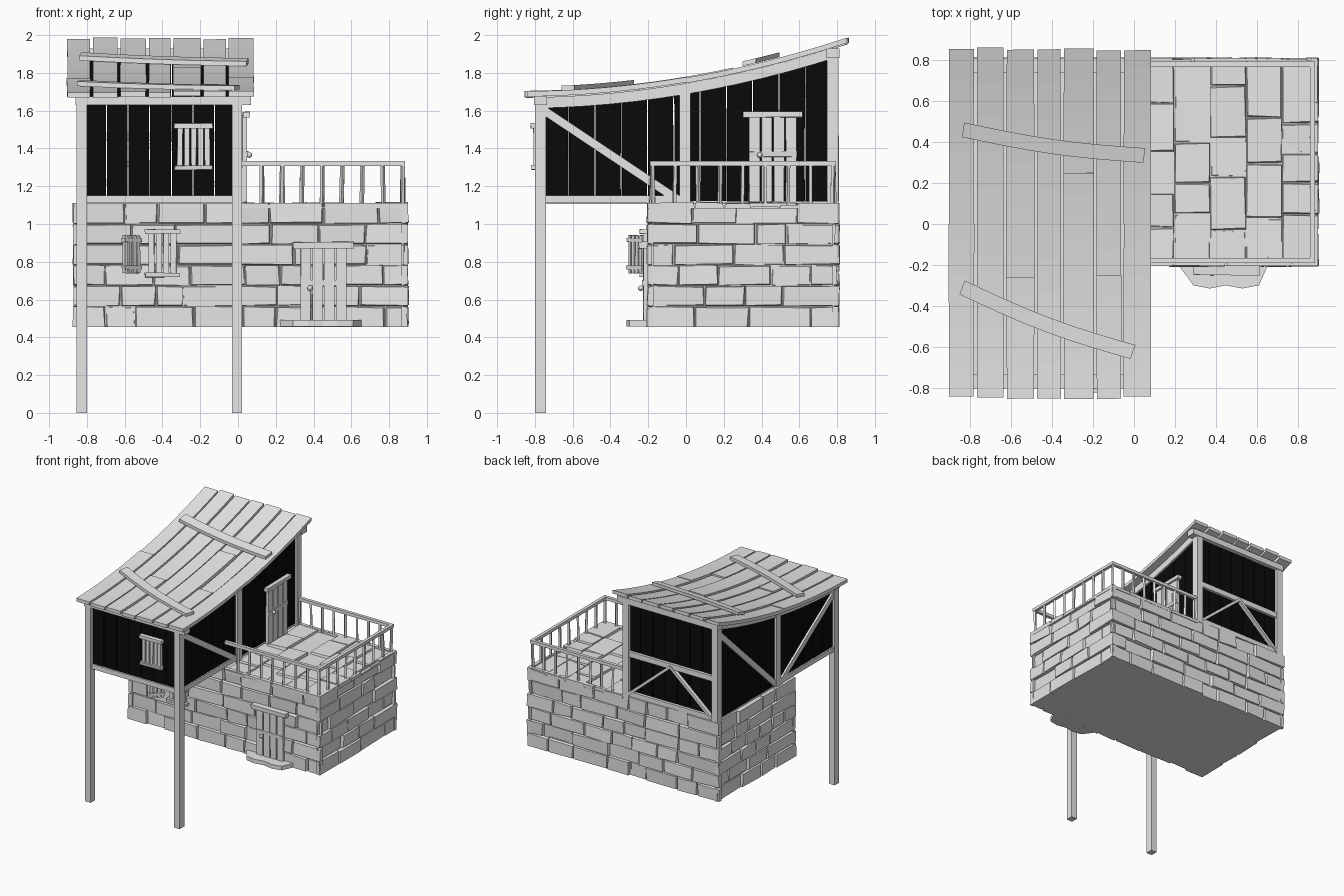
import bpy, bmesh, math, random
from mathutils import Vector, Matrix

random.seed(7)
if "Cube" in bpy.data.objects:
    bpy.data.objects.remove(bpy.data.objects["Cube"], do_unlink=True)


def material(name, value):
    m = bpy.data.materials.new(name)
    m.use_nodes = True
    colour = (value, value, value, 1)
    m.diffuse_color = colour
    m.node_tree.nodes["Principled BSDF"].inputs["Base Color"].default_value = colour
    return m


GREY = material("weathered grey", 0.8)
BLACK = material("tarred black", 0.003)


def wob(a):
    return random.uniform(-a, a)


def make(name, bm, mat=GREY):
    bmesh.ops.recalc_face_normals(bm, faces=bm.faces)
    mesh = bpy.data.meshes.new(name)
    bm.to_mesh(mesh)
    bm.free()
    mesh.materials.append(mat)
    obj = bpy.data.objects.new(name, mesh)
    bpy.context.collection.objects.link(obj)
    return obj


def box(bm, lo, hi, mat=Matrix(), jitter=0):
    """Axis-aligned box, optionally roughened, then placed by a matrix."""
    lo, hi = Vector(lo), Vector(hi)
    verts = bmesh.ops.create_cube(bm, size=1)["verts"]
    for v in verts:
        p = (lo + hi) / 2 + v.co * (hi - lo)
        v.co = mat @ (p + Vector((wob(jitter), wob(jitter), wob(jitter))))
    return verts


def beam(bm, a, b, w, d):
    """Straight timber from a to b, w across the wall and d deep."""
    a, b = Vector(a), Vector(b)
    rot = (b - a).to_track_quat("Z", "Y").to_matrix().to_4x4()
    box(bm, (-w / 2, -d / 2, 0), (w / 2, d / 2, (b - a).length), Matrix.Translation(a) @ rot)


def roof_z(y):
    return 1.775 + 0.169 * y + 0.095 * y * y


def sweep(bm, centre, half, top, thick, steps=12):
    """Bent board: centre(t) gives x, y and half(t) the half-width vector."""
    rings = []
    for i in range(steps + 1):
        t = i / steps
        c, h = centre(t), half(t)
        ring = []
        for s, drop in ((-1, 0), (1, 0), (1, thick), (-1, thick)):
            p = c + h * s
            ring.append(bm.verts.new((p.x, p.y, roof_z(p.y) + top - drop)))
        rings.append(ring)
    for r, q in zip(rings, rings[1:]):
        for k in range(4):
            bm.faces.new((r[k], r[(k + 1) % 4], q[(k + 1) % 4], q[k]))
    bm.faces.new(rings[0])
    bm.faces.new(rings[-1])


# Stone base: core block clad with uneven blocks on every wall
X0, X1, Y0, Y1, Z0, Z1 = -0.87, 0.9, -0.205, 0.81, 0.455, 1.11
bm = bmesh.new()
box(bm, (X0 + .025, Y0 + .025, Z0), (X1 - .025, Y1 - .025, Z1 - .02))
make("stone_core", bm)


def cladding(name, mat, width, height, rows, depth):
    """Blocks on a local plane: x along, z up, outward is -y."""
    bm = bmesh.new()
    step = height / rows
    for r in range(rows):
        x = 0
        while x < width:
            w = random.uniform(.14, .34)
            if width - x - w < .12:
                w = width - x
            out = random.choice((0, 0, .004, .008, .02))
            end = x + w
            first, last = x == 0, end >= width - .001
            verts = box(bm, (x, out, r * step), (end, depth + .004, (r + 1) * step))
            for v in verts:
                if v.co.y < depth:
                    left, low = v.co.x < x + w / 2, v.co.z < (r + .5) * step
                    if not (first and left) and not (last and not left):
                        v.co.x += (1 if left else -1) * random.uniform(.002, .012)
                    if not (low and r == 0) and not (not low and r == rows - 1):
                        v.co.z += (1 if low else -1) * random.uniform(.001, .01)
                    v.co.y += random.uniform(-.006, .006)
                v.co = mat @ v.co
            x = end
    make(name, bm)


H = Z1 - Z0
for name, corner, angle, width in (
        ("front_stones", (X0, Y0, Z0), 0, X1 - X0),
        ("left_stones", (X1, Y0, Z0), 90, Y1 - Y0),
        ("back_stones", (X1, Y1, Z0), 180, X1 - X0),
        ("right_stones", (X0, Y1, Z0), 270, Y1 - Y0)):
    place = Matrix.Translation(corner) @ Matrix.Rotation(math.radians(angle), 4, "Z")
    cladding(name, place, width, H, 6, .03)

# Terrace paving: the same cladding laid flat, courses running along y
flat = Matrix(((0, 0, 1, 0), (1, 0, 0, Y0), (0, -1, 0, Z1), (0, 0, 0, 1)))
cladding("terrace_paving", Matrix.Translation((.02, 0, 0)) @ flat, Y1 - Y0, X1 - .02, 5, .025)

# Posts
bm = bmesh.new()
PX, PY = (-.827, -.005), (-.77, -.005, .777)
for x in PX:
    for y in PY:
        box(bm, (x - .027, y - .03, 0 if y < -.5 else 1.1), (x + .027, y + .03, roof_z(y) - .04))
make("posts", bm)

# Cross beams, floor and curved eaves beams
bm = bmesh.new()
box(bm, (-.86, -.805, 1.63), (.07, -.735, 1.675))
box(bm, (-.86, .74, 1.88), (.07, .812, 1.93))
box(bm, (-.83, -.785, 1.112), (0, -.745, 1.152))
box(bm, (-.83, .76, 1.112), (0, .8, 1.152))
box(bm, (-.83, .76, 1.44), (0, .8, 1.485))
for x in PX:
    box(bm, (x - .018, -.77, 1.112), (x + .018, -.03, 1.152))
    sweep(bm, lambda t: Vector((x, -.8 + 1.6 * t, 0)), lambda t: Vector((.022, 0, 0)), -.03, .058)
make("frame_beams", bm)
bm = bmesh.new()
box(bm, (-.83, -.77, 1.105), (0, .78, 1.125))
make("house_floor", bm)

# Diagonal braces
bm = bmesh.new()
for x in PX:
    s = 1 if x > -.4 else -1
    beam(bm, (x + .012 * s, -.75, 1.6), (x + .012 * s, -.03, 1.12), .022, .045)
beam(bm, (PX[0] - .012, .755, 1.82), (PX[0] - .012, .02, 1.13), .022, .045)
for x in (-.8, -.03):
    beam(bm, (-.415, .787, 1.46), (x, .787, 1.13), .045, .022)
make("braces", bm)

# Black board walls with narrow gaps
bm = bmesh.new()
N = 7
for y, top in ((-.765, 1.64), (.77, 1.89)):
    for i in range(N):
        x = -.81 + .8 * i / N
        box(bm, (x + .003, y - .007, 1.13), (x + .8 / N - .003, y + .007, top), jitter=.0015)
N = 11
for x in PX:
    for i in range(N):
        y = -.76 + 1.53 * i / N
        e = y + 1.53 / N
        for v in box(bm, (x - .007, y + .003, 1.12), (x + .007, e - .003, 2), jitter=.0015):
            if v.co.z > 1.5:
                v.co.z = roof_z(v.co.y) - .06
make("wall_boards", bm, BLACK)

# Roof planks, some made of two lengths
bm = bmesh.new()
edges = (-.912, -.775, -.63, -.48, -.35, -.19, -.055, .088)
joints = (0, None, -.26, None, .25, -.25, 0)
for x0, x1, joint in zip(edges, edges[1:], joints):
    ya, yb = -.85 + wob(.008), .855 + wob(.008)
    cuts = [ya, yb] if joint is None else [ya, joint, yb]
    for k, (a, b) in enumerate(zip(cuts, cuts[1:])):
        w0, w1 = ((x1 - x0) / 2 - .004 - random.uniform(0, .005) for _ in range(2))
        sweep(bm, lambda t: Vector(((x0 + x1) / 2, a + (b - a) * t, 0)),
              lambda t: Vector((w0 + (w1 - w0) * t, wob(.001), 0)),
              wob(.005) - .006 * k, .028, 10)
make("roof_planks", bm)

# Two warped boards nailed across the roof
bm = bmesh.new()
for a, b, sag in (((-.835, .46), (.05, .335), -.02), ((-.84, -.31), (-.005, -.625), -.025)):
    a, b = Vector((*a, 0)), Vector((*b, 0))
    side = Vector((a.y - b.y, b.x - a.x, 0)).normalized() * .036
    sweep(bm, lambda t: a.lerp(b, t) + Vector((0, sag * math.sin(math.pi * t), 0)),
          lambda t: side, .027, .025, 8)
make("roof_patches", bm)

# Terrace railing
bm = bmesh.new()
corners = [Vector(p) for p in ((.02, -.178, 1.32), (.872, -.178, 1.32), (.872, .78, 1.32), (.02, .78, 1.32))]
for a, b in zip(corners, corners[1:]):
    ext = (b - a).normalized() * .012
    beam(bm, a - ext, b + ext, .026, .026)
    n = 8
    for i in range(1, n + 1):
        p = a.lerp(b, i / n)
        foot = p + Vector((wob(.006), wob(.006), -.225))
        beam(bm, foot, p, .017, .017)
make("terrace_railing", bm)


def panel(name, loc, angle, w, h, slats, bars, knob=None):
    """Slatted door or shutter facing local -y, origin at bottom centre."""
    bm = bmesh.new()
    m = Matrix.Translation(loc) @ Matrix.Rotation(math.radians(angle), 4, "Z")
    step = w / slats
    for i in range(slats):
        x = -w / 2 + i * step
        box(bm, (x + .004, -.012, 0), (x + step - .004, .012, h), m, .002)
    for z, bw, bh, out in bars:
        box(bm, (-bw / 2, -out, z), (bw / 2, .01, z + bh), m, .003)
    if knob:
        bmesh.ops.create_uvsphere(bm, u_segments=10, v_segments=6, radius=.015,
                                  matrix=m @ Matrix.Translation((knob[0], -.025, knob[1])))
    make(name, bm)


# Doors, windows and open shutter
panel("lower_door", (.452, -.215, .475), 0, .25, .41, 4,
      ((.395, .32, .035, .035), (.2, .24, .025, .018)), (-.07, .185))
panel("upper_door", (.035, .46, 1.115), 90, .26, .46, 4,
      ((.45, .315, .03, .03), (.24, .25, .03, .018)), (-.07, .25))
panel("upper_window", (-.235, -.795, 1.295), 0, .18, .225, 5,
      ((-.008, .2, .022, .025), (.212, .205, .025, .025)))
panel("lower_window", (-.4, -.215, .725), 0, .155, .235, 4,
      ((-.008, .185, .025, .03), (.222, .19, .025, .03)))
panel("open_shutter", (-.565, -.262, .74), 42, .115, .2, 4,
      ((.02, .12, .02, .018), (.165, .12, .02, .018)))

# Doorstep: rough slab with chamfered front corners
bm = bmesh.new()
outline = ((.21, -.19), (.29, -.3), (.37, -.315), (.45, -.3), (.53, -.315), (.61, -.3), (.66, -.19))
face = bm.faces.new([bm.verts.new((x, y, .457)) for x, y in outline])
top = bmesh.ops.extrude_face_region(bm, geom=[face])["geom"]
for v in top:
    if isinstance(v, bmesh.types.BMVert):
        v.co.z += .034
make("doorstep", bm)
